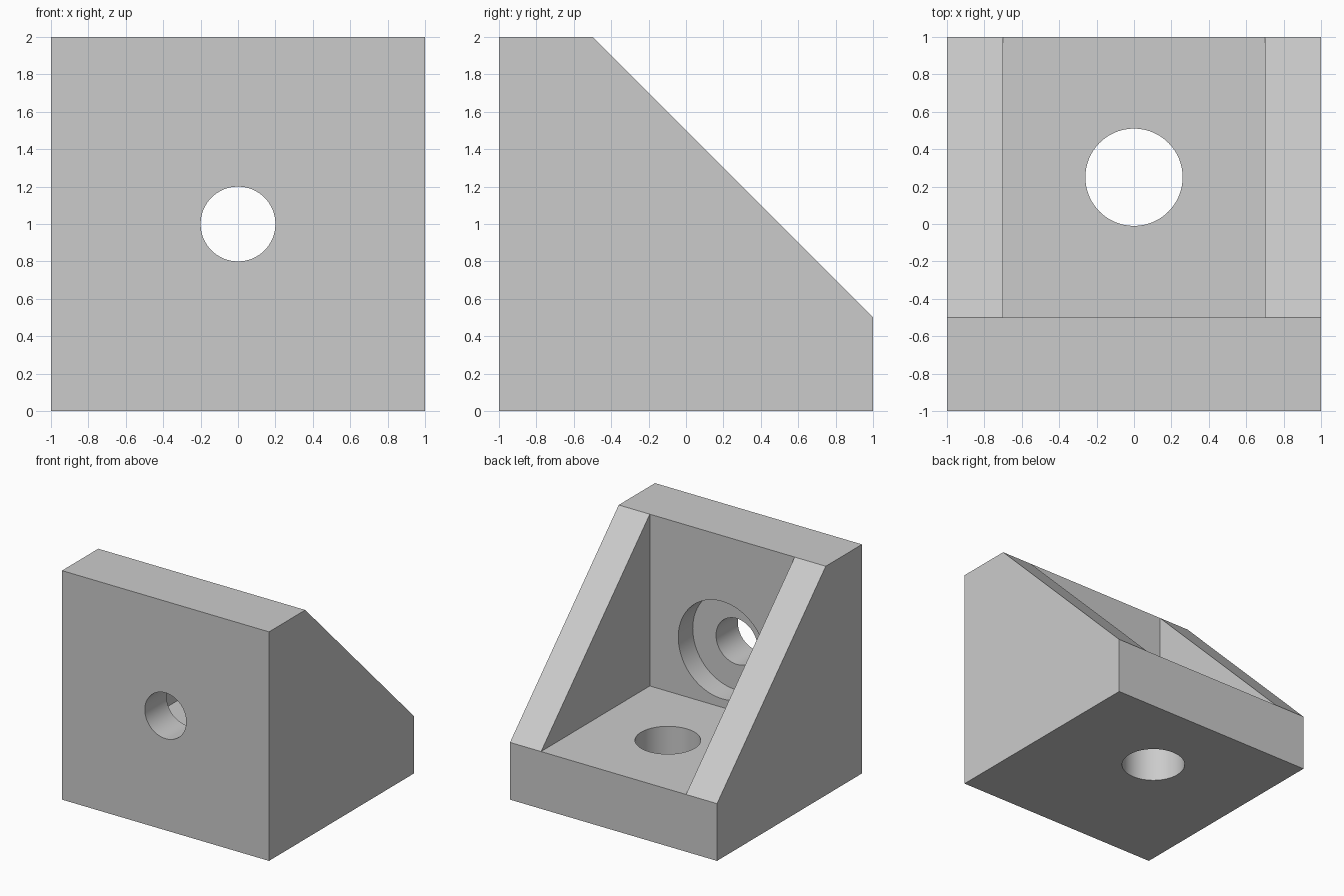
import bpy
import bmesh
from math import radians
from mathutils import Matrix

cube = bpy.data.objects.get("Cube")
if cube:
    bpy.data.objects.remove(cube, do_unlink=True)

# Single grey material
grey = bpy.data.materials.new("plain_grey")
grey.use_nodes = True
colour = (0.6, 0.6, 0.6, 1)
grey.diffuse_color = colour
grey.node_tree.nodes["Principled BSDF"].inputs["Base Color"].default_value = colour


def make_object(name, bm):
    bmesh.ops.recalc_face_normals(bm, faces=bm.faces[:])
    mesh = bpy.data.meshes.new(name)
    bm.to_mesh(mesh)
    bm.free()
    mesh.materials.append(grey)
    obj = bpy.data.objects.new(name, mesh)
    bpy.context.collection.objects.link(obj)
    return obj


def extrude_profile(name, profile, half_width):
    """Extrude a (y, z) outline symmetrically along x."""
    bm = bmesh.new()
    face = bm.faces.new([bm.verts.new((-half_width, y, z)) for y, z in profile])
    moved = bmesh.ops.extrude_face_region(bm, geom=[face])["geom"]
    verts = [v for v in moved if isinstance(v, bmesh.types.BMVert)]
    bmesh.ops.translate(bm, verts=verts, vec=(2 * half_width, 0, 0))
    return make_object(name, bm)


def cylinder(name, radius, depth, centre, along_y=False):
    bm = bmesh.new()
    matrix = Matrix.Translation(centre)
    if along_y:
        matrix = matrix @ Matrix.Rotation(radians(90), 4, "X")
    bmesh.ops.create_cone(bm, cap_ends=True, segments=96, radius1=radius,
                          radius2=radius, depth=depth, matrix=matrix)
    return make_object(name, bm)


# Solid wedge body: upright plate, base and sloping gussets
bracket = extrude_profile(
    "corner_bracket", [(-1, 0), (1, 0), (1, 0.5), (-0.5, 2), (-1, 2)], 1)

# Pocket between the gussets, two bolt holes and the counterbore
cutters = [
    extrude_profile("pocket_cutter",
                    [(-0.5, 0.5), (1.5, 0.5), (1.5, 2.5), (-0.5, 2.5)], 0.7),
    cylinder("wall_hole_cutter", 0.2, 1, (0, -0.8, 1), along_y=True),
    cylinder("counterbore_cutter", 0.425, 0.4, (0, -0.5, 1), along_y=True),
    cylinder("base_hole_cutter", 0.26, 1, (0, 0.25, 0.25)),
]

bpy.ops.object.select_all(action="DESELECT")
bracket.select_set(True)
bpy.context.view_layer.objects.active = bracket
for cutter in cutters:
    cut = bracket.modifiers.new(cutter.name, "BOOLEAN")
    cut.operation = "DIFFERENCE"
    cut.solver = "EXACT"
    cut.object = cutter
    bpy.ops.object.modifier_apply(modifier=cut.name)
    bpy.data.objects.remove(cutter, do_unlink=True)

# Round bores shade smoothly, flat faces stay crisp
bpy.ops.object.shade_smooth_by_angle(angle=radians(30))
